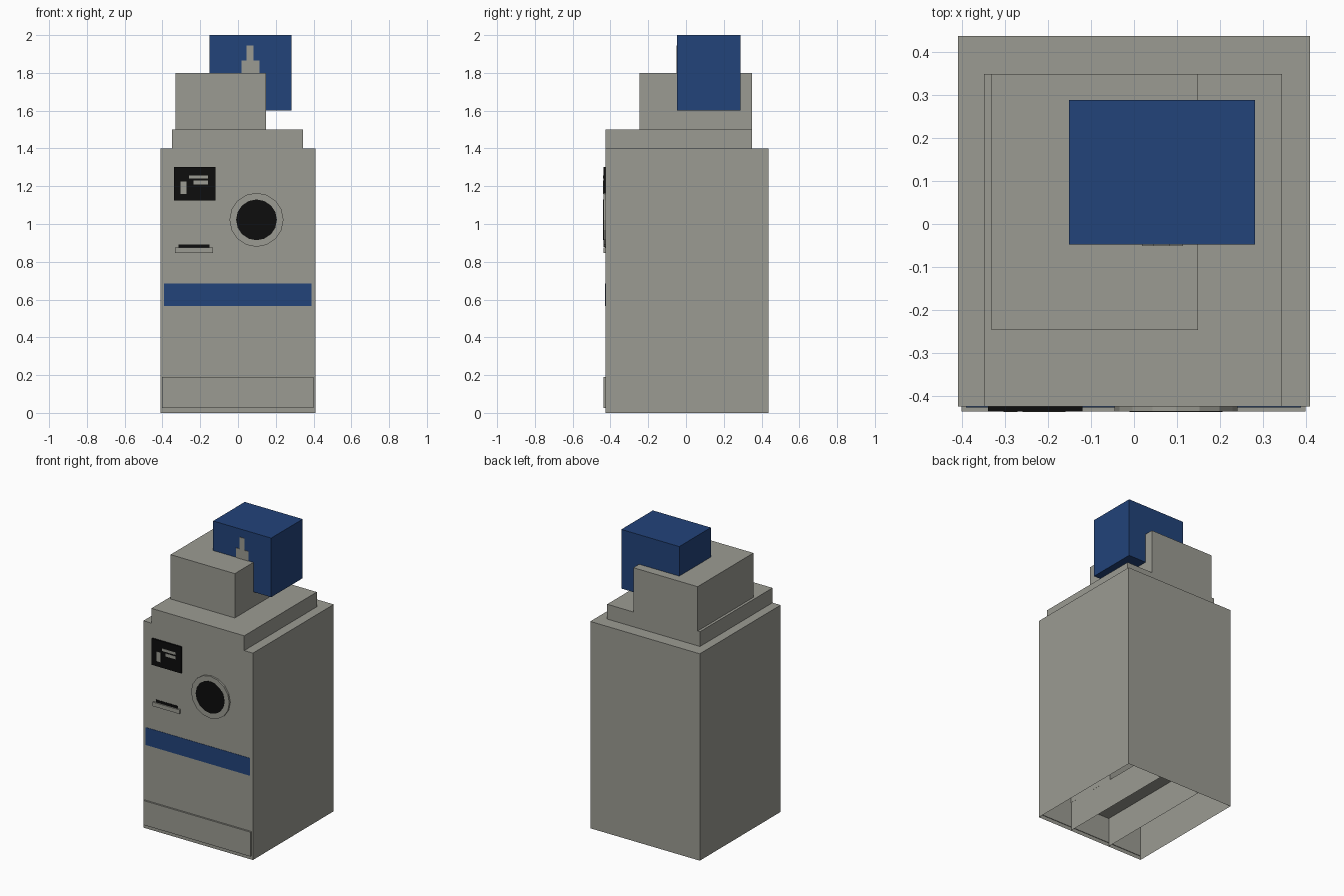
import bpy, bmesh, math
from mathutils import Vector, Matrix

if "Cube" in bpy.data.objects:
    bpy.data.objects.remove(bpy.data.objects["Cube"])


def material(name, rgb):
    m = bpy.data.materials.new(name)
    m.diffuse_color = (*rgb, 1)
    m.use_nodes = True
    m.node_tree.nodes["Principled BSDF"].inputs["Base Color"].default_value = m.diffuse_color
    return m


GREY = material("warm_grey", (0.33, 0.33, 0.29))
BLUE = material("deep_blue", (0.016, 0.056, 0.195))
BLACK = material("black", (0.004, 0.004, 0.004))

FRONT, BACK = -0.426, 0.438


def finish(bm, name, mat):
    me = bpy.data.meshes.new(name)
    bm.to_mesh(me)
    bm.free()
    me.materials.append(mat)
    ob = bpy.data.objects.new(name, me)
    bpy.context.collection.objects.link(ob)
    return ob


def box_mesh(x, y, z):
    bm = bmesh.new()
    size = Vector((x[1] - x[0], y[1] - y[0], z[1] - z[0]))
    mid = Vector((x[0] + x[1], y[0] + y[1], z[0] + z[1])) / 2
    bmesh.ops.create_cube(bm, size=1, matrix=Matrix.Translation(mid) @ Matrix.Diagonal((*size, 1)))
    return bm


def box(name, x, y, z, mat):
    return finish(box_mesh(x, y, z), name, mat)


def plate(name, x, z, mat, out, base=FRONT):
    """Thin plate standing out from a front-facing surface."""
    return box(name, x, (base - out, base + 0.004), z, mat)


def remove_faces(bm, test):
    bm.normal_update()
    bmesh.ops.delete(bm, geom=[f for f in bm.faces if test(f)], context='FACES')


def push(bm, test, offset):
    """Extrude the faces chosen by test."""
    bm.normal_update()
    faces = [f for f in bm.faces if test(f.normal, f.calc_center_median())]
    r = bmesh.ops.extrude_face_region(bm, geom=faces)
    verts = [g for g in r["geom"] if isinstance(g, bmesh.types.BMVert)]
    bmesh.ops.translate(bm, vec=offset, verts=verts)


# Cabinet: shell open underneath, raised top step flush with the front, tray recess
bm = box_mesh((-0.41, 0.41), (FRONT, BACK), (0, 1.4))
remove_faces(bm, lambda f: f.normal.z < -0.5)
cuts = [(0, -0.35), (0, -0.15), (0, 0.15), (0, 0.345), (1, 0.35), (2, 0.2), (2, 0.5)]
for axis, pos in cuts:
    n = Vector((0, 0, 0))
    n[axis] = 1
    bmesh.ops.bisect_plane(bm, geom=bm.verts[:] + bm.edges[:] + bm.faces[:],
                           plane_co=n * pos, plane_no=n)
push(bm, lambda n, c: n.z > 0.5 and -0.35 < c.x < 0.345 and c.y < 0.35, (0, 0, 0.1))
push(bm, lambda n, c: n.y < -0.5 and abs(c.x) < 0.15 and 0.2 < c.z < 0.5, (0, 0.375, 0))
finish(bm, "cabinet", GREY)

# Inner channel seen from below: two walls and the underside of the tray
bm = box_mesh((-0.152, 0.152), (FRONT + 0.004, BACK - 0.004), (0, 0.198))
remove_faces(bm, lambda f: f.normal.z < -0.5 or abs(f.normal.y) > 0.5)
finish(bm, "under_channel", GREY)

# Upper housing and blue head box
box("upper_housing", (-0.332, 0.149), (-0.247, 0.35), (1.5, 1.8), GREY)
box("head_box", (-0.152, 0.282), (-0.048, 0.289), (1.6, 2.0), BLUE)

# Stepped grey mark on the head box
plate("head_mark_base", (0.019, 0.114), (1.78, 1.865), GREY, 0.003, -0.048)
plate("head_mark_stem", (0.046, 0.083), (1.865, 1.945), GREY, 0.003, -0.048)

# Display panel with indicator blocks
plate("display_panel", (-0.34, -0.12), (1.125, 1.303), BLACK, 0.0115)
for i, (x, z) in enumerate([((-0.304, -0.272), (1.16, 1.225)),
                            ((-0.26, -0.16), (1.24, 1.257)),
                            ((-0.235, -0.16), (1.21, 1.23))]):
    plate(f"display_block_{i + 1}", x, z, GREY, 0.013)

# Slot and its lip
plate("slot", (-0.315, -0.15), (0.875, 0.892), BLACK, 0.003)
plate("slot_lip", (-0.333, -0.132), (0.847, 0.875), GREY, 0.0115)

# Round window: grey rim with a black disc
for name, radius, out, mat in [("window_rim", 0.143, 0.0115, GREY),
                               ("window_disc", 0.108, 0.013, BLACK)]:
    bm = bmesh.new()
    bmesh.ops.create_cone(bm, cap_ends=True, segments=16, radius1=radius, radius2=radius,
                          depth=out, matrix=Matrix.Translation((0.098, FRONT - out / 2, 1.022))
                          @ Matrix.Rotation(math.pi / 2, 4, 'X'))
    finish(bm, name, mat)

# Blue band and kick panel
plate("blue_band", (-0.392, 0.39), (0.565, 0.684), BLUE, 0.002)
plate("kick_panel", (-0.402, 0.4), (0.025, 0.19), GREY, 0.0115)
